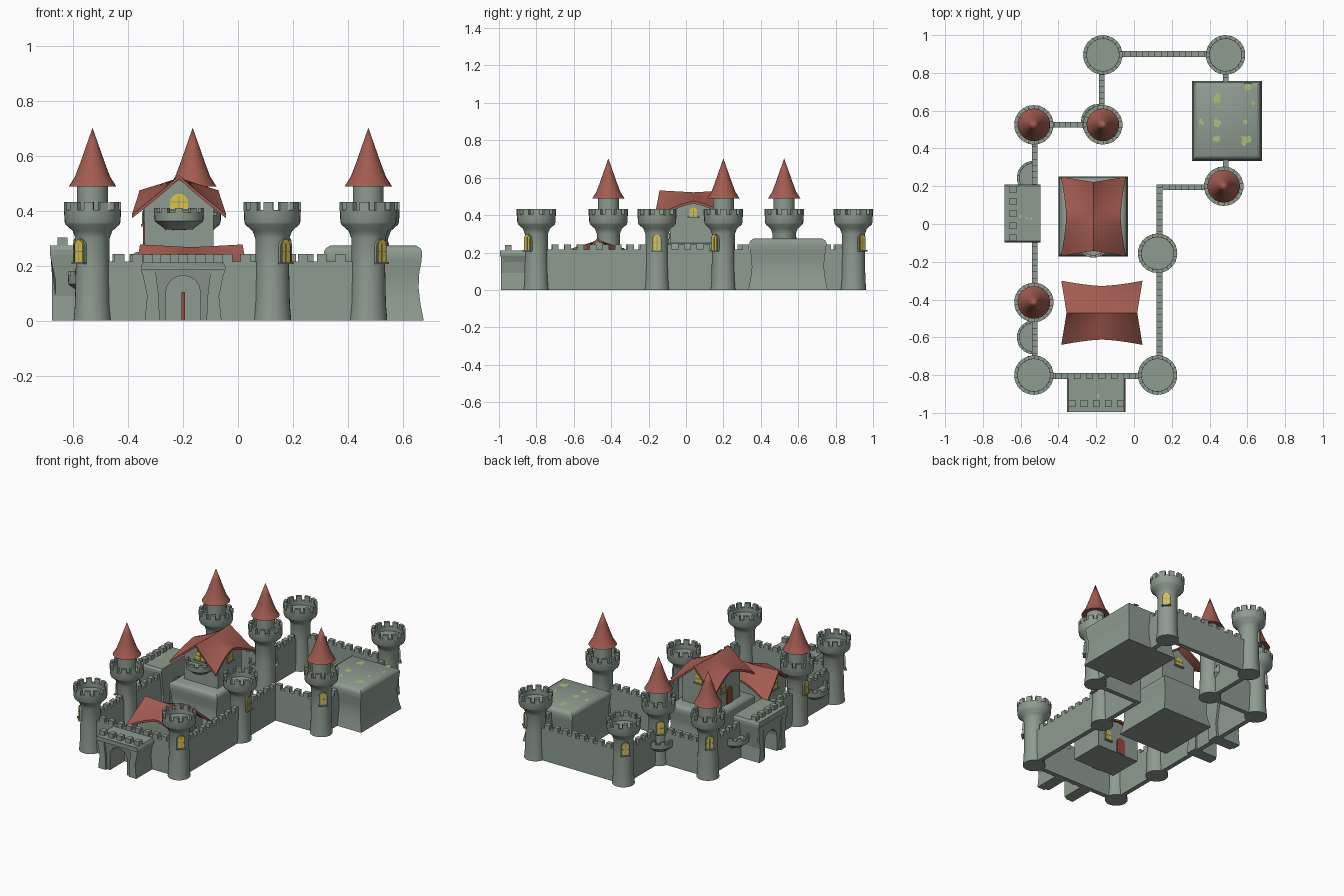
import bpy, bmesh, math, random
from mathutils import Matrix, Vector

if "Cube" in bpy.data.objects:
    bpy.data.objects.remove(bpy.data.objects["Cube"])
random.seed(4)
PI = math.pi

def mat(name, c):
    m = bpy.data.materials.new(name)
    m.diffuse_color = (*c, 1)
    m.use_nodes = True
    m.node_tree.nodes["Principled BSDF"].inputs["Base Color"].default_value = m.diffuse_color
    return m
STONE = mat("grey green stone", (.27, .33, .28))
ROOF = mat("red roof", (.36, .105, .08))
GLASS = mat("yellow glass", (.75, .55, .06))
MOSS = mat("moss", (.42, .52, .19))
DOOR = mat("door red", (.3, .07, .05))

def finish(name, bm, material, mx=None, smooth=False):
    bmesh.ops.recalc_face_normals(bm, faces=bm.faces)
    me = bpy.data.meshes.new(name)
    bm.to_mesh(me)
    bm.free()
    me.materials.append(material)
    ob = bpy.data.objects.new(name, me)
    bpy.context.collection.objects.link(ob)
    if mx is not None:
        ob.matrix_world = mx
    if smooth:
        bpy.ops.object.select_all(action='DESELECT')
        ob.select_set(True)
        bpy.context.view_layer.objects.active = ob
        bpy.ops.object.shade_smooth_by_angle(angle=math.radians(35))
    return ob

def box(bm, c, s, rot=0):
    m = Matrix.Translation(c) @ Matrix.Rotation(rot, 4, 'Z') @ Matrix.Diagonal((*s, 1))
    bmesh.ops.create_cube(bm, size=1, matrix=m)

def prism(bm, pts, y0, y1):
    """outline in x,z pushed from y0 to y1"""
    a = [bm.verts.new((x, y0, z)) for x, z in pts]
    b = [bm.verts.new((x, y1, z)) for x, z in pts]
    bm.faces.new(a)
    bm.faces.new(b[::-1])
    for i in range(len(a)):
        j = (i + 1) % len(a)
        bm.faces.new((a[i], b[i], b[j], a[j]))

def lathe(bm, prof, a0=0, sweep=2 * PI, n=32):
    vs = [bm.verts.new((r, 0, z)) for r, z in prof]
    es = [bm.edges.new(p) for p in zip(vs, vs[1:])]
    bmesh.ops.rotate(bm, verts=vs, cent=(0, 0, 0), matrix=Matrix.Rotation(a0, 3, 'Z'))
    bmesh.ops.spin(bm, geom=vs + es, cent=(0, 0, 0), axis=(0, 0, 1), angle=sweep, steps=n)
    bmesh.ops.remove_doubles(bm, verts=bm.verts, dist=.0002)

def arch(w, h, z=0, n=8):
    """pointless round arch outline: width w, height h"""
    r = w / 2
    return [(-r, z)] + [(-r * math.cos(PI * i / n), z + h - r + r * math.sin(PI * i / n)) for i in range(n + 1)] + [(r, z)]

def facing(x, y, z, ang):
    """local -y looks along angle ang"""
    return Matrix.Translation((x, y, z)) @ Matrix.Rotation(ang + PI / 2, 4, 'Z')

def window(name, x, y, z, ang, w=.036, h=.08):
    m = facing(x, y, z, ang)
    bm = bmesh.new()
    prism(bm, arch(w + .014, h + .007), -.005, .012)
    box(bm, (0, -.006, -.002), (w + .022, .016, .008))
    box(bm, (0, -.0075, h * .45), (.003, .003, h * .85))
    box(bm, (0, -.0075, h * .5), (w, .003, .003))
    finish(name + "_frame", bm, STONE, m)
    bm = bmesh.new()
    prism(bm, arch(w, h, .002), -.007, 0)
    finish(name + "_glass", bm, GLASS, m)

def door(name, x, y, z, ang, w=.055, h=.1):
    bm = bmesh.new()
    prism(bm, arch(w, h), -.006, .002)
    finish(name, bm, DOOR, facing(x, y, z, ang))

def moss(name, spots):
    bm = bmesh.new()
    for x, y, z, r in spots:
        bm.faces.new([bm.verts.new((x + r * random.uniform(.5, 1.1) * math.cos(i * PI / 5),
                                    y + r * random.uniform(.6, 1.3) * math.sin(i * PI / 5), z)) for i in range(10)])
    finish(name, bm, MOSS)

# round towers: x, y, has roof, window direction in degrees
TOWERS = [(-.53, -.8, 0, 225), (.125, -.8, 0, 315), (.125, -.155, 0, 0), (-.53, -.415, 1, 180), (-.53, .525, 1, 135),
          (-.165, .525, 1, 135), (-.165, .895, 0, 135), (.485, .895, 0, 45), (.475, .2, 1, 315)]
for i, (x, y, roofed, deg) in enumerate(TOWERS):
    at = Matrix.Translation((x, y, 0))
    bm = bmesh.new()
    lathe(bm, [(0, 0), (.069, 0), (.064, .06), (.061, .2), (.062, .3), (.072, .327), (.098, .35), (.102, .36),
               (.104, .404), (.085, .404), (.085, .375), (0, .375)])
    finish(f"tower_{i}", bm, STONE, at, True)
    bm = bmesh.new()
    for k in range(11):
        a = 2 * PI * k / 11
        box(bm, (.0945 * math.cos(a), .0945 * math.sin(a), .416), (.0185, .034, .034), a)
    finish(f"tower_merlons_{i}", bm, STONE, at)
    a = math.radians(deg)
    window(f"tower_window_{i}", x + .063 * math.cos(a), y + .063 * math.sin(a), .212, a)
    if roofed:
        bm = bmesh.new()
        lathe(bm, [(.056, .375), (.056, .495)])
        finish(f"turret_{i}", bm, STONE, at, True)
        bm = bmesh.new()
        lathe(bm, [(0, .495), (.086, .49), (.064, .525), (.045, .575), (.024, .635), (0, .703)])
        finish(f"tower_roof_{i}", bm, ROOF, at, True)

# curtain walls with battlements
WALLS = [(-.53, -.805, .125, -.805), (.135, -.8, .135, .21), (.135, .195, .475, .195), (.485, .2, .485, .36), (.485, .73, .485, .9),
         (.485, .9, -.165, .9), (-.17, .9, -.17, .525), (-.165, .525, -.53, .525), (-.525, .525, -.525, -.8)]
for i, (x0, y0, x1, y1) in enumerate(WALLS):
    a, b = Vector((x0, y0, 0)), Vector((x1, y1, 0))
    d = b - a
    ang = math.atan2(d.y, d.x)
    bm = bmesh.new()
    box(bm, (*((a + b) / 2).xy, .1075), (d.length, .03, .215), ang)
    n = max(2, round(d.length / .066))
    for k in range(n):
        p = a + d * ((k + .5) / n)
        box(bm, (p.x, p.y, .228), (.036, .03, .03), ang)
    finish(f"curtain_wall_{i}", bm, STONE)

# gatehouses with arched passage
def gatehouse(name, x, y, ang, h):
    bm = bmesh.new()
    side = [(.14, 0), (.131, .09), (.14, .15), (.154, h * .87), (.154, h - .015), (.146, h)]
    prism(bm, arch(.126, .165) + side + [(-px, pz) for px, pz in side[::-1]], -.095, .095)
    for v in bm.verts:
        if v.co.y < 0 and v.co.z < .17:
            v.co.y += .02
    for k in range(5):
        box(bm, ((k - 2) * .064, -.05, h + .013), (.036, .036, .032))
    prism(bm, [(s * px, pz) for s, px, pz in ((1, .154, h * .87), (1, .154, h - .015), (1, .146, h), (-1, .146, h),
               (-1, .154, h - .015), (-1, .154, h * .87))], -.095, -.08)
    for s in (-1, 1):   # buttresses beside the arch
        prism(bm, [(s * .085, 0), (s * .14, 0), (s * .131, .09), (s * .15, h - .03), (s * .1, h - .03), (s * .09, .1)], -.088, -.07)
    finish(name, bm, STONE, facing(x, y, 0, ang))
gatehouse("front_gatehouse", -.2, -.9, -PI / 2, .212)
gatehouse("side_gatehouse", -.59, .055, PI, .275)
bm = bmesh.new()
box(bm, (-.2, -.822, .053), (.012, .008, .105))
finish("gate_slot", bm, DOOR)
moss("gate_moss", [(-.19, -.91, .2135, .01), (-.6, .04, .2765, .01), (-.57, .03, .2765, .008), (-.545, .03, .2765, .008)])

# half round balconies
def balcony(name, x, y, z, deg):
    a0 = math.radians(deg) - PI / 2
    bm = bmesh.new()
    lathe(bm, [(0, z), (.05, z + .003), (.06, z + .012), (.088, z + .033), (.09, z + .065), (.076, z + .065), (.076, z + .05), (0, z + .05)],
          a0, PI, 16)
    for k in range(5):
        a = a0 + PI * (k + .5) / 5
        box(bm, (.083 * math.cos(a), .083 * math.sin(a), z + .072), (.013, .028, .018), a)
    finish(name, bm, STONE, Matrix.Translation((x, y, 0)), True)
balcony("wall_balcony_1", -.53, .245, .1, 180)
balcony("wall_balcony_2", -.53, -.6, .1, 180)
balcony("wall_balcony_3", -.19, .545, .1, 135)
balcony("keep_balcony", -.215, -.088, .33, 270)

# square stone blocks with bevelled tops
def block(name, x0, x1, y0, y1, prof):
    bm = bmesh.new()
    rings = [[bm.verts.new(p) for p in ((x0 + i, y0 + i, z), (x1 - i, y0 + i, z), (x1 - i, y1 - i, z), (x0 + i, y1 - i, z))]
             for i, z in prof]
    for a, b in zip(rings, rings[1:]):
        for k in range(4):
            bm.faces.new((a[k], a[(k + 1) % 4], b[(k + 1) % 4], b[k]))
    bm.faces.new(rings[0][::-1])
    bm.faces.new(rings[-1])
    finish(name, bm, STONE, smooth=True)
CURVE = [(0, 0), (.012, .06), (.019, .12), (.017, .17), (.008, .22), (.006, .252), (.012, .264), (.03, .275)]
block("great_block", .308, .677, .333, .757, CURVE)
block("keep_base", -.4, -.032, -.172, .252, [(i, z * .91) for i, z in CURVE])
moss("block_moss", [(.44, .66, .2765, .026), (.6, .73, .2765, .025), (.355, .54, .2765, .018), (.44, .535, .2765, .022),
                    (.59, .445, .2765, .03), (.435, .45, .2765, .02), (.59, .54, .2765, .014), (.63, .64, .2765, .012)])

# houses with swept gable roofs; ridge runs along local y
def house(name, x, y, ang, zr, z0, wx, wy, hx, hy):
    m = Matrix.Translation((x, y, 0)) @ Matrix.Rotation(ang, 4, 'Z')
    def roof_z(px, v):
        v = min(1, abs(v))
        eave = .055 + .09 * v ** 1.2
        return zr - .01 * (1 - v) - eave * (abs(px) / hx) ** .92
    def grid(fn, n=12):
        bm = bmesh.new()
        g = [[bm.verts.new(fn(i / n * 2 - 1, j / n * 2 - 1)) for j in range(n + 1)] for i in range(n + 1)]
        for i in range(n):
            for j in range(n):
                bm.faces.new((g[i][j], g[i + 1][j], g[i + 1][j + 1], g[i][j + 1]))
        return bm
    def drop(bm, f):
        ext = bmesh.ops.extrude_face_region(bm, geom=bm.faces[:], use_keep_orig=True)
        for v in ext["geom"]:
            if isinstance(v, bmesh.types.BMVert):
                v.co.z = f(v.co.z)
    def roof(u, v):
        px = u * (hx - .028 * (1 - abs(v) ** 1.5))
        return (px, v * (hy - .028 * (1 - abs(u))), roof_z(px, v))
    bm = grid(roof)
    drop(bm, lambda z: z - .014)
    finish(name + "_roof", bm, ROOF, m, True)
    bm = grid(lambda u, v: (u * wx, v * wy, roof_z(u * wx, v * wy / hy) - .008))
    drop(bm, lambda z: z0)
    finish(name + "_walls", bm, STONE, m, True)
house("keep", -.215, .04, 0, .532, .23, .125, .125, .172, .21)
house("hall", -.17, -.47, PI / 2, .278, 0, .115, .155, .17, .215)

# keep openings
window("keep_front_window", -.215, -.085, .405, -PI / 2, .066, .056)
window("keep_back_window", -.215, .165, .4, PI / 2, .05, .056)
window("keep_right_window", -.09, .04, .39, 0, .04, .05)
window("keep_left_window", -.34, .1, .35, PI, .034, .055)
door("keep_left_door", -.34, .03, .25, PI, .055, .11)

# hall openings
for s in (-1, 1):
    a = s * PI / 2
    door(f"hall_door_{s}", -.19, -.47 + s * .115, 0, a, .06, .11)
    window(f"hall_window_{s}", -.09, -.47 + s * .115, .06, a, .036, .07)
    window(f"hall_gable_window_{s}", -.17 + s * .155, -.47, .15, 0 if s > 0 else PI, .04, .065)
